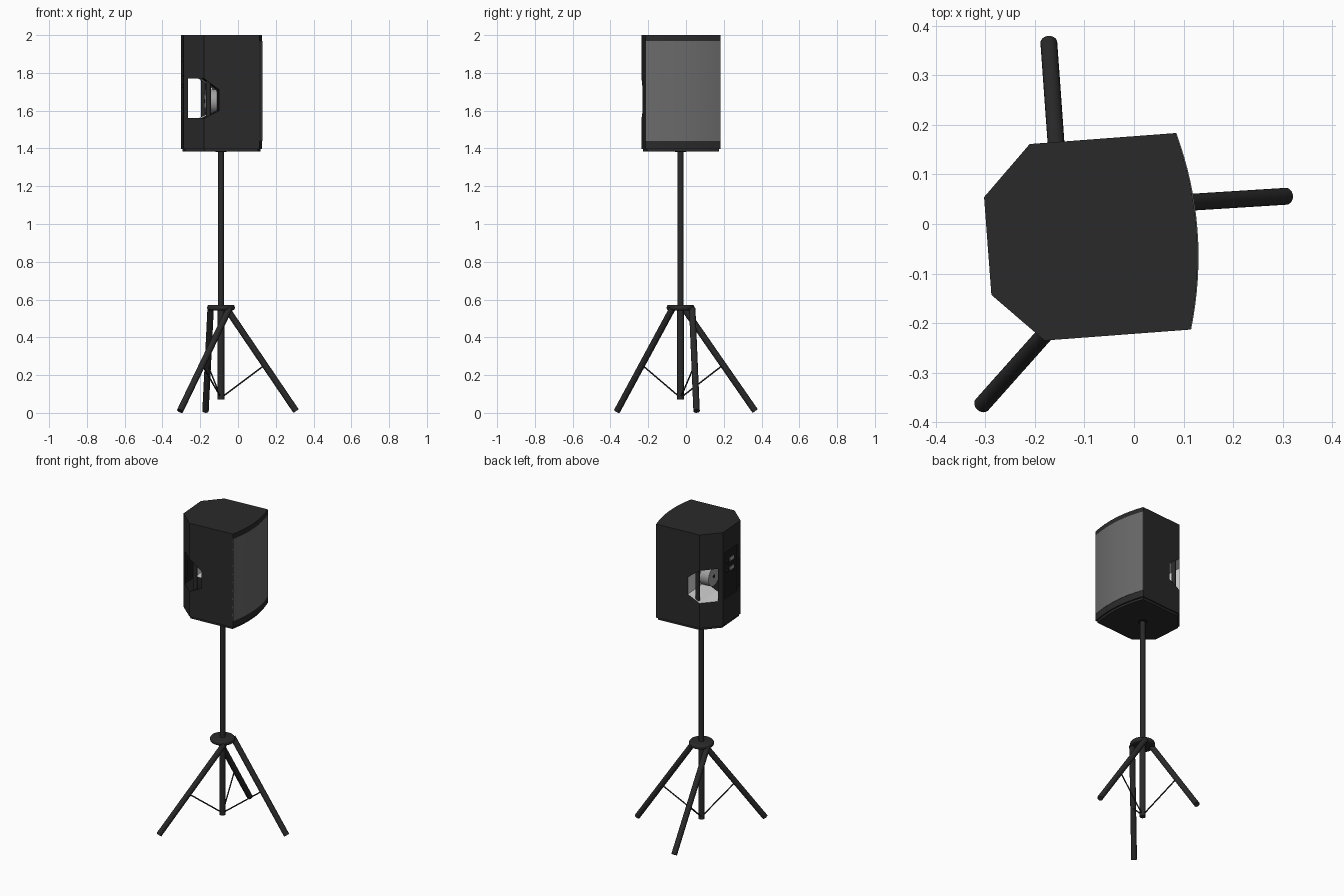
import bpy, bmesh, math
from mathutils import Vector, Matrix

if "Cube" in bpy.data.objects:
    bpy.data.objects.remove(bpy.data.objects["Cube"])

def material(name, rgb):
    m = bpy.data.materials.new(name)
    m.diffuse_color = (*rgb, 1)
    m.use_nodes = True
    m.node_tree.nodes["Principled BSDF"].inputs["Base Color"].default_value = m.diffuse_color
    return m

DARK = material("charcoal", (0.023, 0.023, 0.023))
BLACK = material("black", (0.012, 0.012, 0.012))
GRILLE = material("grille grey", (0.145, 0.145, 0.145))
LIGHT = material("light grey", (0.68, 0.68, 0.68))
METAL = material("mid grey", (0.36, 0.36, 0.36))

# Pole axis in plan, and the frame of the turned cabinet (local +x is the baffle side)
PX, PY = -0.09, -0.029
FRAME = Matrix.Translation((PX, PY, 0)) @ Matrix.Rotation(math.radians(4.3), 4, 'Z')

def finish(name, bm, mat, frame=None, smooth=False):
    bmesh.ops.recalc_face_normals(bm, faces=bm.faces[:])
    me = bpy.data.meshes.new(name)
    bm.to_mesh(me)
    bm.free()
    me.materials.append(mat)
    ob = bpy.data.objects.new(name, me)
    bpy.context.collection.objects.link(ob)
    if frame:
        ob.matrix_world = frame
    if smooth:
        bpy.ops.object.select_all(action='DESELECT')
        ob.select_set(True)
        bpy.context.view_layer.objects.active = ob
        bpy.ops.object.shade_smooth_by_angle(angle=math.radians(35))
    return ob

def prism(name, points, extrude, mat, smooth=False):
    """Flat outline pushed along a vector, placed in the cabinet frame."""
    bm = bmesh.new()
    f = bm.faces.new([bm.verts.new(p) for p in points])
    geo = bmesh.ops.extrude_face_region(bm, geom=[f])['geom']
    bmesh.ops.translate(bm, vec=extrude, verts=[g for g in geo if isinstance(g, bmesh.types.BMVert)])
    return finish(name, bm, mat, FRAME, smooth)

def box(name, lo, hi, mat):
    pts = [(lo[0], lo[1], lo[2]), (hi[0], lo[1], lo[2]), (hi[0], hi[1], lo[2]), (lo[0], hi[1], lo[2])]
    return prism(name, pts, (0, 0, hi[2] - lo[2]), mat)

def tube(name, a, b, r, mat, sides=24, frame=None, bevel=0):
    a, b = Vector(a), Vector(b)
    d = b - a
    bm = bmesh.new()
    bmesh.ops.create_cone(bm, cap_ends=True, segments=sides, radius1=r, radius2=r, depth=d.length)
    if bevel:
        rims = [e for e in bm.edges if abs(e.verts[0].co.z - e.verts[1].co.z) < 1e-6]
        bmesh.ops.bevel(bm, geom=rims, offset=bevel, segments=3, affect='EDGES', profile=0.5)
    rot = d.to_track_quat('Z', 'Y').to_matrix().to_4x4()
    bmesh.ops.transform(bm, matrix=Matrix.Translation((a + b) / 2) @ rot, verts=bm.verts[:])
    return finish(name, bm, mat, frame, True)

def carve(target, cutter):
    """Cut a helper out of the target; the new walls take the helper's colour."""
    cutter.hide_render = True
    cutter.hide_viewport = True
    mod = target.modifiers.new(cutter.name, 'BOOLEAN')
    mod.operation = 'DIFFERENCE'
    mod.solver = 'EXACT'
    mod.material_mode = 'TRANSFER'
    mod.object = cutter

HALF, FRONT, BULGE = 0.199, 0.189, 0.028

def arc(offset=0.0, n=16):
    """Bowed baffle line from -y to +y."""
    return [(FRONT + BULGE * (1 - t * t) + offset, HALF * t)
            for t in (-1 + 2 * i / n for i in range(n + 1))]

def outline(z, scale=1.0):
    pts = arc() + [(-0.106, HALF), (-0.206, 0.099), (-0.206, -0.099), (-0.106, -HALF)]
    return [(x * scale, y * scale, z) for x, y in pts]

# Cabinet with plinth
cabinet = prism("cabinet", outline(1.398), (0, 0, 0.602), DARK, True)
prism("cabinet_plinth", outline(1.384, 0.96), (0, 0, 0.016), DARK, True)

# Handle opening through both rear corners: dark on one side, light on the other
hole = [(-0.184, 1.77), (-0.105, 1.77), (-0.025, 1.71), (-0.025, 1.60), (-0.105, 1.56), (-0.184, 1.56)]
for side, y, mat in (("right", -0.30, BLACK), ("left", -0.001, LIGHT)):
    carve(cabinet, prism("handle_cutter_" + side, [(x, y, z) for x, z in hole], (0, 0.301, 0), mat))

# Slot and recess in the rear wall
slot = [(-0.215, -0.070), (-0.215, -0.082), (-0.175, -0.124), (-0.175, -0.105)]
carve(cabinet, prism("slot_cutter", [(x, y, 1.58) for x, y in slot], (0, 0, 0.18), BLACK))
carve(cabinet, box("panel_cutter", (-0.23, -0.068, 1.56), (-0.196, 0.078, 1.86), BLACK))

# Handle bars near the rear corners
for side, s in (("left", 1), ("right", -1)):
    tube("handle_bar_" + side, (-0.080, s * 0.178, 1.55), (-0.080, s * 0.178, 1.78), 0.013, DARK, 16, FRAME)

# Driver magnet seen inside the opening
tube("driver_magnet", (-0.02, 0, 1.65), (-0.085, 0, 1.65), 0.062, METAL, 32, FRAME)
tube("driver_vent", (-0.08, 0, 1.65), (-0.087, 0, 1.65), 0.010, BLACK, 16, FRAME)

# Bowed grille
front = [(x, y, 1.44) for x, y in arc(0.002)]
back = [(x, y, 1.44) for x, y in reversed(arc(-0.003))]
prism("grille", front + back, (0, 0, 0.53), GRILLE, True)

# Sockets and knobs set in the rear recess
for i, z in enumerate((1.79, 1.73)):
    box(f"rear_socket_{i}", (-0.200, -0.035, z - 0.010), (-0.195, 0.010, z + 0.010), METAL)
    tube(f"rear_knob_{i}", (-0.195, 0.040, z), (-0.204, 0.040, z), 0.010, DARK, 16, FRAME)

# Stand: pole, socket and collar
tube("pole", (PX, PY, 0.07), (PX, PY, 1.40), 0.016, DARK)
tube("pole_sleeve", (PX, PY, 0.07), (PX, PY, 0.56), 0.0175, DARK)
tube("pole_socket", (PX, PY, 1.381), (PX, PY, 1.39), 0.028, BLACK)
tube("collar", (PX, PY, 0.543), (PX, PY, 0.572), 0.073, DARK, 40, None, 0.011)

# Three legs, each set beside the pole, with thin braces
legs = [((-0.060, 0.033), (0.307, 0.056)),
        ((-0.145, -0.010), (-0.172, 0.366)),
        ((-0.046, -0.072), (-0.307, -0.365))]
for i, (top, foot) in enumerate(legs, 1):
    a, b = Vector((*top, 0.552)), Vector((*foot, 0.010))
    tube(f"leg_{i}", a, b, 0.017, DARK)
    tube(f"brace_{i}", (PX, PY, 0.08), a.lerp(b, 0.55), 0.004, DARK, 8)
